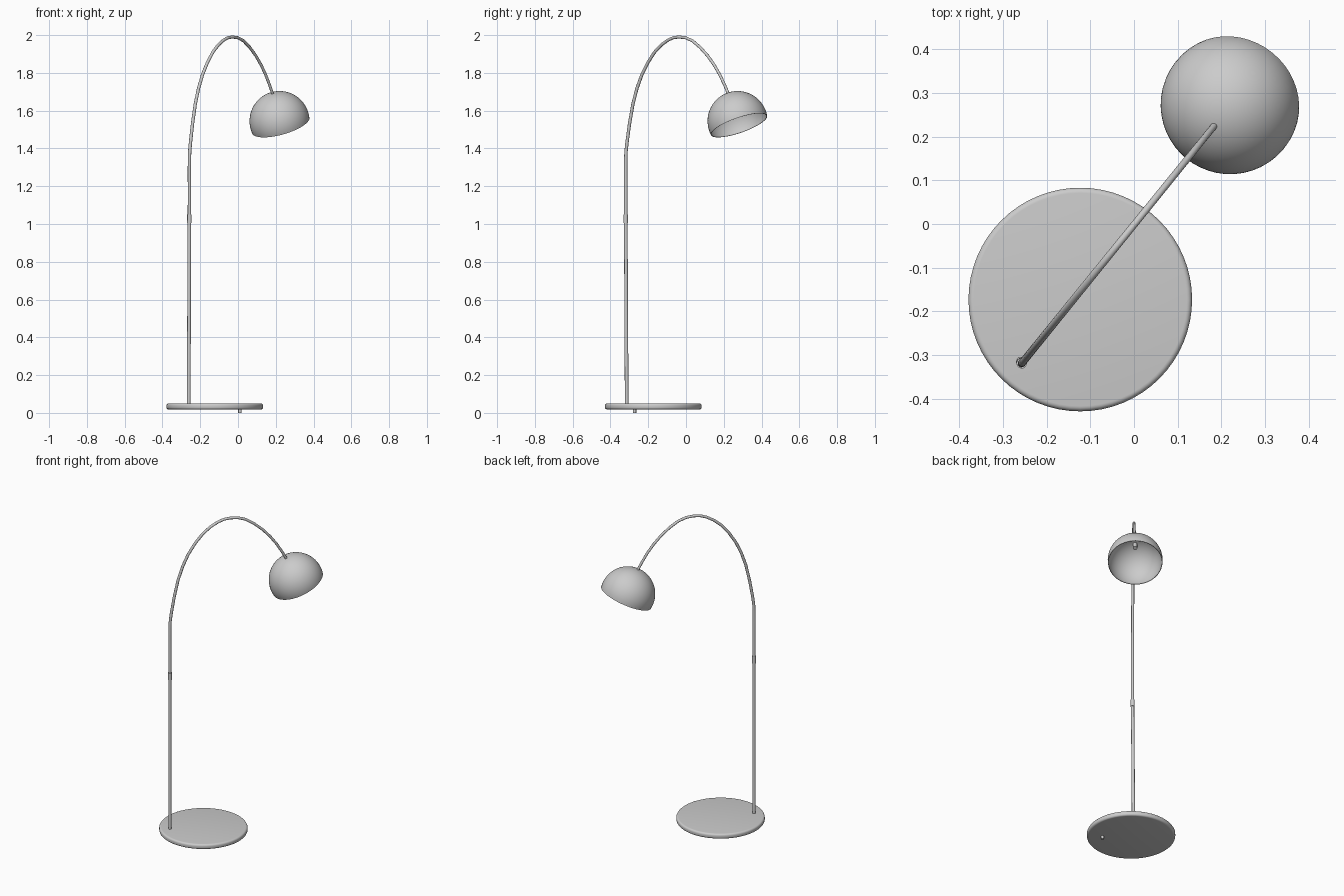
import bpy, math
from mathutils import Vector, Matrix

if "Cube" in bpy.data.objects:
    bpy.data.objects.remove(bpy.data.objects["Cube"])


def make(name, verts, faces, angle=40):
    me = bpy.data.meshes.new(name)
    me.from_pydata(verts, [], faces)
    me.update()
    ob = bpy.data.objects.new(name, me)
    bpy.context.collection.objects.link(ob)
    bpy.ops.object.select_all(action='DESELECT')
    ob.select_set(True)
    bpy.context.view_layer.objects.active = ob
    bpy.ops.object.shade_smooth_by_angle(angle=math.radians(angle))
    return ob


def skin(n_rings, n, cap=True, closed=False):
    faces = []
    for i in range(n_rings if closed else n_rings - 1):
        j = (i + 1) % n_rings
        for k in range(n):
            m = (k + 1) % n
            faces.append((i * n + k, i * n + m, j * n + m, j * n + k))
    if cap:
        faces.append(tuple(reversed(range(n))))
        faces.append(tuple(range((n_rings - 1) * n, n_rings * n)))
    return faces


def lathe(name, profile, n, matrix, cap=True):
    """Revolve (radius, height) points around local z."""
    verts = [matrix @ Vector((r * math.cos(2 * math.pi * k / n), r * math.sin(2 * math.pi * k / n), z))
             for r, z in profile for k in range(n)]
    return make(name, verts, skin(len(profile), n, cap))


def tube(name, path, radii, side, n=12):
    """Sweep a circle along a planar path."""
    verts = []
    for i, p in enumerate(path):
        t = (path[min(i + 1, len(path) - 1)] - path[max(i - 1, 0)]).normalized()
        u = t.cross(side).normalized()
        for k in range(n):
            a = 2 * math.pi * k / n
            verts.append(p + radii[i] * (side * math.cos(a) + u * math.sin(a)))
    return make(name, verts, skin(len(path), n), 50)


# Weighted disc base with rounded edge
R, z0, z1, b = 0.256, 0.018, 0.05, 0.012
arc = [i * math.pi / 10 for i in range(6)]
profile = [(R - b + b * math.sin(a), z0 + b - b * math.cos(a)) for a in arc]
profile += [(R - b + b * math.cos(a), z1 - b + b * math.sin(a)) for a in arc]
lathe("base", profile, 64, Matrix.Translation((-0.123, -0.173, 0)))

# Small peg under the base
lathe("base_peg", [(0.009, 0), (0.009, 0.022)], 16, Matrix.Translation((0.01, -0.272, 0)))

# Pole, leaning very slightly, with joint sleeve
foot, joint = Vector((-0.261, -0.314, 0.045)), Vector((-0.257, -0.319, 1.05))
plan = Vector((0.44, 0.543, 0))
side = Vector((plan.y, -plan.x, 0)).normalized()
tube("lower_pole", [foot, joint], [0.0098, 0.0095], side)
tube("joint_sleeve", [foot.lerp(joint, 0.955), joint], [0.012, 0.012], side)

# Arched arm: (fraction along the plan direction, height)
arm = [(0, 1.04), (0, 1.2), (0, 1.34), (0.012, 1.43), (0.07, 1.635), (0.157, 1.79), (0.282, 1.91),
       (0.41, 1.973), (0.52, 1.99), (0.65, 1.97), (0.8, 1.89), (0.917, 1.79), (1.0, 1.69)]
pts = [joint + plan * f + Vector((0, 0, z - joint.z)) for f, z in arm]
path = []
for i in range(len(pts) - 1):
    p0, p1, p2, p3 = pts[max(i - 1, 0)], pts[i], pts[i + 1], pts[min(i + 2, len(pts) - 1)]
    for t in (0, 0.5):
        path.append(0.5 * (2 * p1 + (p2 - p0) * t + (2 * p0 - 5 * p1 + 4 * p2 - p3) * t * t
                           + (3 * p1 - p0 - 3 * p2 + p3) * t ** 3))
path.append(pts[-1])
radii = [0.0092 - 0.0016 * i / (len(path) - 1) for i in range(len(path))]
tube("arched_arm", path, radii, side)

# Dome shade, its opening tilted away from the pole
center = Vector((0.22, 0.273, 1.545))
up = (Vector((0, 0, math.cos(math.radians(24)))) - plan.normalized() * math.sin(math.radians(24)))
place = Matrix.Translation(center) @ up.to_track_quat('Z', 'Y').to_matrix().to_4x4()
r, thick, steps = 0.159, 0.003, 20
low = math.radians(-9)
dome = [low + (math.radians(89) - low) * i / steps for i in range(steps + 1)]
shell = [(r * math.cos(a), r * math.sin(a)) for a in reversed(dome)]
shell += [((r - thick) * math.cos(a), (r - thick) * math.sin(a)) for a in dome]
lathe("shade", list(reversed(shell)), 48, place)

# Bulb socket inside the shade
lathe("bulb_socket", [(0.013, 0.118), (0.013, 0.157)], 16, place)
